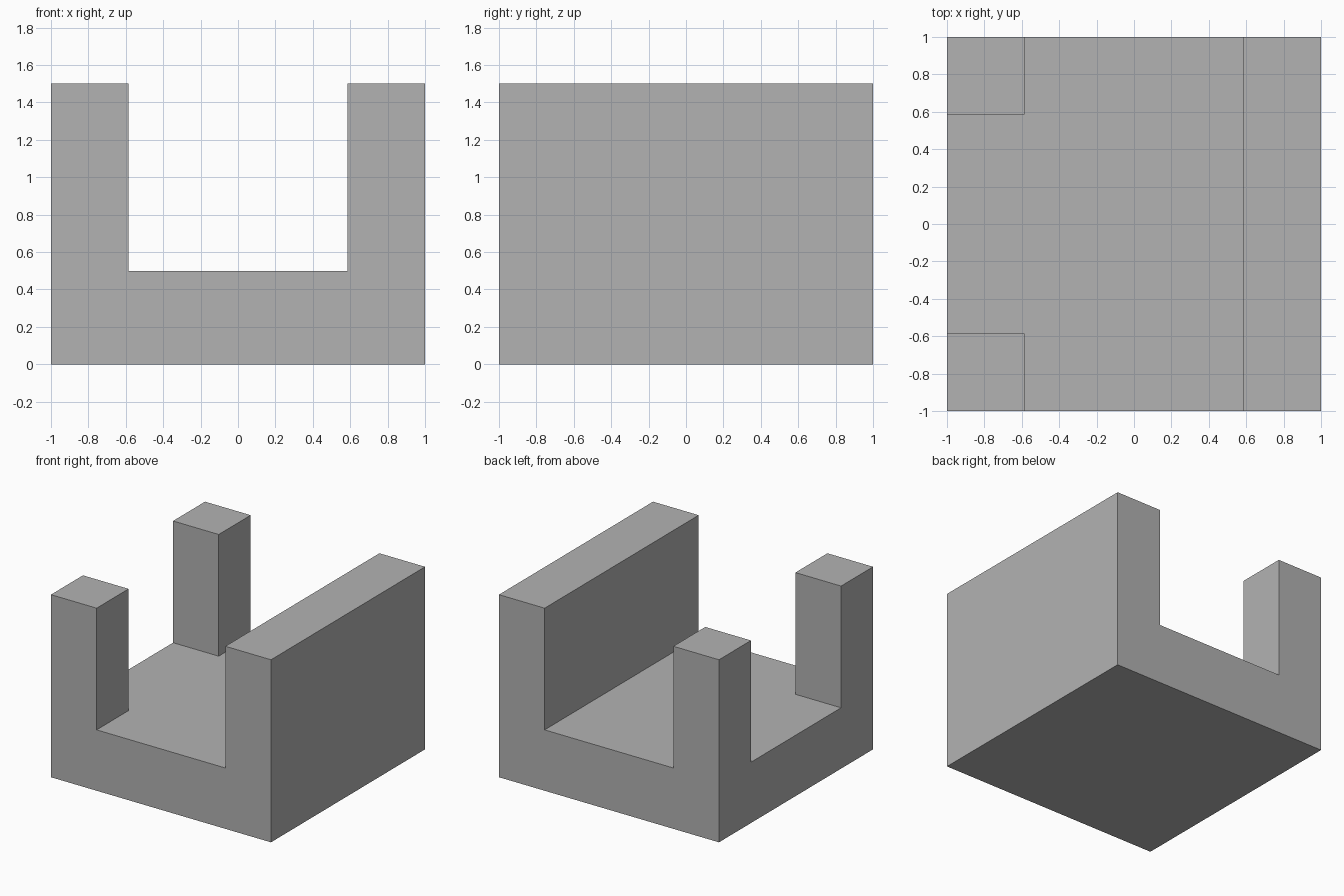
import bpy
import bmesh
from mathutils import Vector

cube = bpy.data.objects.get("Cube")
if cube:
    bpy.data.objects.remove(cube, do_unlink=True)

HALF = 1.0       # half width of the square base
INNER = 0.585    # inner edge of wall and posts
FLOOR = 0.5      # top of the base
RISE = 1.0       # height of wall and posts above the base

grey = bpy.data.materials.new("plain_grey")
grey.use_nodes = True
colour = (0.448, 0.448, 0.448, 1.0)
grey.diffuse_color = colour
grey.node_tree.nodes["Principled BSDF"].inputs["Base Color"].default_value = colour


def extrude_up(bm, faces, height, keep=False):
    """Raise a set of faces and return the new top faces."""
    out = bmesh.ops.extrude_face_region(bm, geom=faces, use_keep_orig=keep)["geom"]
    verts = [g for g in out if isinstance(g, bmesh.types.BMVert)]
    bmesh.ops.translate(bm, verts=verts, vec=Vector((0, 0, height)))
    return [g for g in out if isinstance(g, bmesh.types.BMFace)]


bm = bmesh.new()

# Footprint divided into three by three cells
stops = (-HALF, -INNER, INNER, HALF)
grid = [[bm.verts.new((x, y, 0)) for y in stops] for x in stops]
cells = [bm.faces.new((grid[i][j], grid[i + 1][j], grid[i + 1][j + 1], grid[i][j + 1]))
         for i in range(3) for j in range(3)]

# Solid base
tops = extrude_up(bm, cells, FLOOR, keep=True)


# Long wall on the left, two corner posts on the right
def is_raised(face):
    c = face.calc_center_median()
    return c.x > INNER or (c.x < -INNER and abs(c.y) > INNER)


extrude_up(bm, [f for f in tops if is_raised(f)], RISE)

# Merge coplanar cells into clean flat faces
bmesh.ops.recalc_face_normals(bm, faces=bm.faces[:])
bmesh.ops.dissolve_limit(bm, angle_limit=0.01, verts=bm.verts[:], edges=bm.edges[:])

mesh = bpy.data.meshes.new("base_with_wall_and_posts")
bm.to_mesh(mesh)
bm.free()
mesh.materials.append(grey)
body = bpy.data.objects.new("base_with_wall_and_posts", mesh)
bpy.context.collection.objects.link(body)
